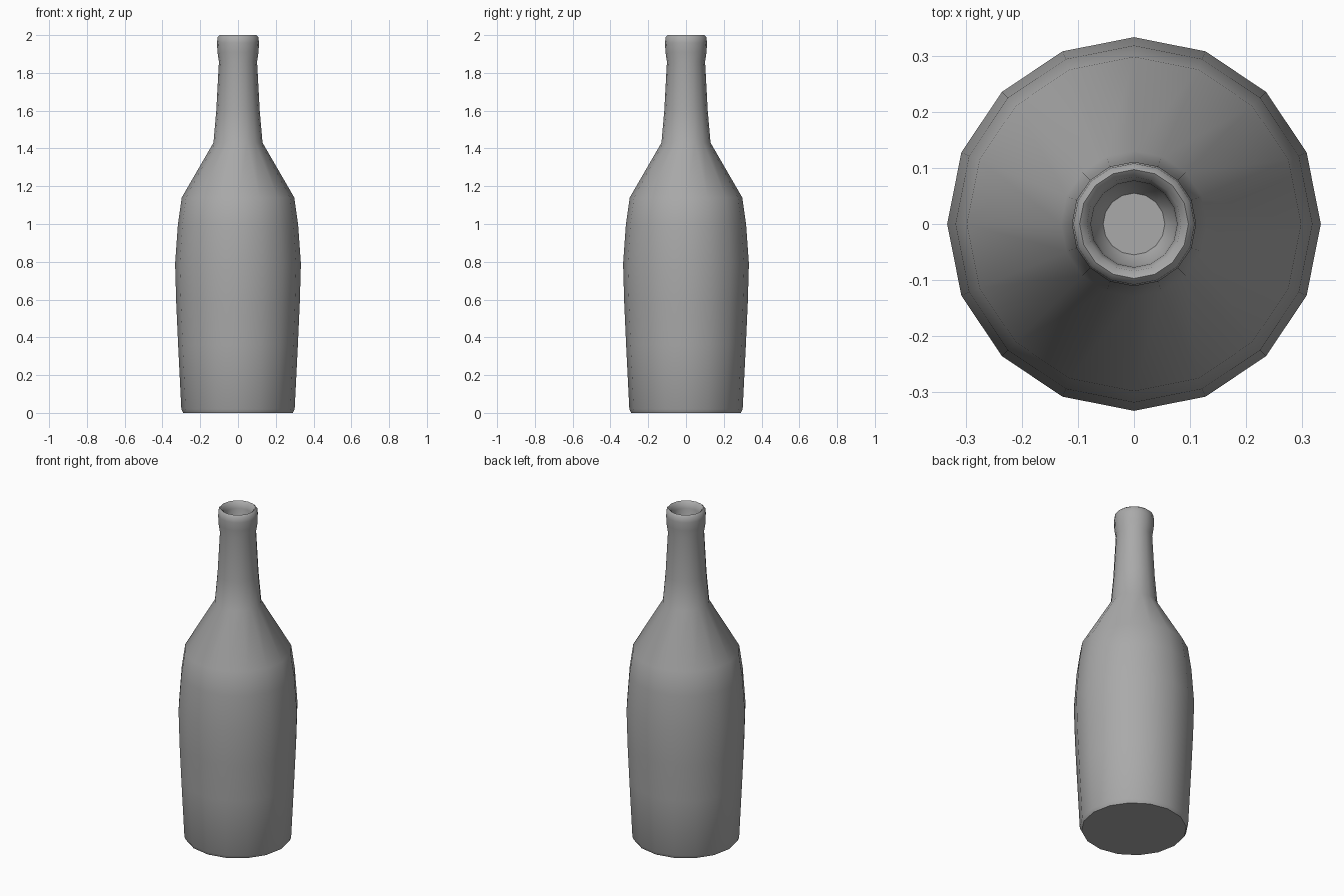
import bpy
import bmesh
import math

SIDES = 16

cube = bpy.data.objects.get("Cube")
if cube:
    bpy.data.objects.remove(cube, do_unlink=True)

# Single grey glass colour
grey = bpy.data.materials.new("grey_glass")
grey.use_nodes = True
colour = (0.4, 0.4, 0.4, 1.0)
grey.diffuse_color = colour
grey.node_tree.nodes["Principled BSDF"].inputs["Base Color"].default_value = colour

# (radius, height): base, body, shoulder, neck, lip, then down inside the mouth
profile = [
    (0.29, 0.0), (0.30, 0.02), (0.317, 0.36), (0.327, 0.58), (0.333, 0.79),
    (0.318, 1.0), (0.298, 1.14),
    (0.13, 1.43), (0.115, 1.6), (0.101, 1.86),
    (0.109, 1.91), (0.111, 1.96), (0.108, 1.99), (0.097, 2.0),
    (0.084, 1.99), (0.077, 1.96), (0.074, 1.88), (0.055, 1.85),
]


def lathe(name, points, sides, material):
    """Spin a profile around z and cap both ends."""
    bm = bmesh.new()
    rings = []
    for radius, height in points:
        ring = []
        for i in range(sides):
            a = math.tau * i / sides
            ring.append(bm.verts.new((radius * math.cos(a), radius * math.sin(a), height)))
        rings.append(ring)
    for low, high in zip(rings, rings[1:]):
        for i in range(sides):
            j = (i + 1) % sides
            bm.faces.new((low[i], low[j], high[j], high[i]))
    bm.faces.new(rings[0][::-1])
    bm.faces.new(rings[-1])
    mesh = bpy.data.meshes.new(name)
    bm.to_mesh(mesh)
    bm.free()
    mesh.materials.append(material)
    obj = bpy.data.objects.new(name, mesh)
    bpy.context.collection.objects.link(obj)
    return obj


# Bottle, smooth all round with a crisp base edge
bottle = lathe("bottle", profile, SIDES, grey)
bpy.ops.object.select_all(action="DESELECT")
bottle.select_set(True)
bpy.context.view_layer.objects.active = bottle
bpy.ops.object.shade_smooth_by_angle(angle=math.radians(50))
